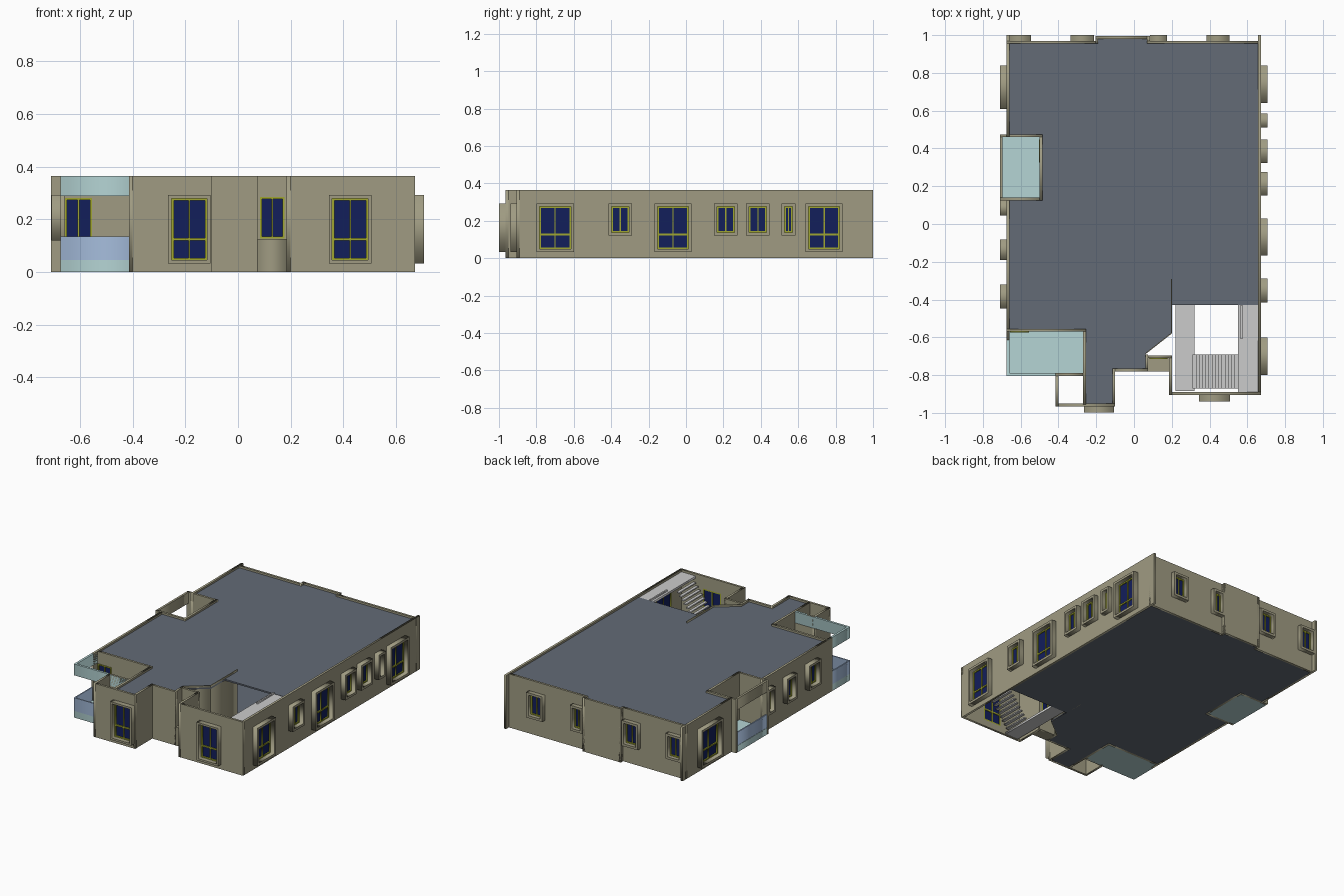
import bpy
from mathutils import Matrix, Vector

if "Cube" in bpy.data.objects:
    bpy.data.objects.remove(bpy.data.objects["Cube"])

H, T = 0.365, 0.015          # storey height, wall thickness


def mat(name, rgb):
    m = bpy.data.materials.new(name)
    m.diffuse_color = (*rgb, 1)
    m.use_nodes = True
    m.node_tree.nodes["Principled BSDF"].inputs["Base Color"].default_value = m.diffuse_color
    return m


WALL = mat("wall_beige", (0.35, 0.33, 0.225))
SLAB = mat("slab_slate", (0.125, 0.145, 0.18))
NAVY = mat("pane_navy", (0.006, 0.013, 0.105))
OLIVE = mat("frame_olive", (0.35, 0.38, 0.03))
TEAL = mat("balcony_teal", (0.46, 0.66, 0.66))
BLUE = mat("rail_glass", (0.38, 0.51, 0.72))


def rect(x0, x1, y0, y1):
    return [(x0, y0), (x1, y0), (x1, y1), (x0, y1)]


def prism(name, loops, z0, z1, material=None, frame=Matrix()):
    """Filled outline with holes, extruded from z0 to z1 in a local frame."""
    cu = bpy.data.curves.new(name, 'CURVE')
    cu.dimensions, cu.fill_mode, cu.extrude = '2D', 'BOTH', (z1 - z0) / 2
    for pts in loops:
        s = cu.splines.new('POLY')
        s.points.add(len(pts) - 1)
        for p, q in zip(s.points, pts):
            p.co = (q[0], q[1], 0, 1)
        s.use_cyclic_u = True
    tmp = bpy.data.objects.new(name + "_curve", cu)
    me = bpy.data.meshes.new_from_object(tmp)
    bpy.data.objects.remove(tmp)
    me.transform(frame @ Matrix.Translation((0, 0, (z0 + z1) / 2)))
    me.materials.clear()
    if material:
        me.materials.append(material)
    ob = bpy.data.objects.new(name, me)
    bpy.context.collection.objects.link(ob)
    return ob


def box(name, x0, x1, y0, y1, z0, z1, material=None):
    return prism(name, [rect(x0, x1, y0, y1)], z0, z1, material)


def window(name, fr, a0, a1, z0, z1, b, depth, transom):
    """Projecting surround, olive frame with mullions, navy pane."""
    if depth:
        prism(name + "_surround", [rect(a0, a1, z0, z1), rect(a0 + b, a1 - b, z0 + b, z1 - b)],
              0, depth, WALL, fr)
    a0, a1, z0, z1 = a0 + b, a1 - b, z0 + b, z1 - b
    g, h, mid = 0.008, 0.003, (a0 + a1) / 2
    rows = [(z0 + g, z1 - g)]
    if transom:
        zt = z0 + (z1 - z0) * 0.34
        rows = [(z0 + g, zt - 0.005), (zt + 0.005, z1 - g)]
    holes = [rect(x, y, r0, r1) for r0, r1 in rows
             for x, y in ((a0 + g, mid - h), (mid + h, a1 - g))]
    prism(name + "_frame", [rect(a0, a1, z0, z1)] + holes, -T, 0.004, OLIVE, fr)
    prism(name + "_pane", [rect(a0 + g / 2, a1 - g / 2, z0 + g / 2, z1 - g / 2)],
          -0.009, -0.003, NAVY, fr)


SIZES = {'L': (0.033, 0.292), 'S': (0.12, 0.292)}


def wall(name, p0, p1, wins=(), b=0.016, depth=0.034, h=H):
    """Wall whose outer face runs p0 to p1 with the outside on the right."""
    d = Vector((p1[0] - p0[0], p1[1] - p0[1], 0))
    L = d.length
    d.normalize()
    n = Vector((d.y, -d.x, 0))
    fr = Matrix(((d.x, 0, n.x, p0[0]), (d.y, 0, n.y, p0[1]), (0, 1, 0, 0), (0, 0, 0, 1)))
    axis = 0 if abs(d.x) > abs(d.y) else 1
    loops = [rect(0, L, 0, h)]
    for i, (w0, w1, kind) in enumerate(wins):
        a0, a1 = sorted((abs(w0 - p0[axis]), abs(w1 - p0[axis])))
        z0, z1 = SIZES[kind]
        loops.append(rect(a0 + b, a1 - b, z0 + b, z1 - b))
        window(f"{name}_window_{i + 1}", fr, a0, a1, z0, z1, b, depth, kind == 'L')
    prism(name, loops, -T, 0, WALL, fr)


# Floor and roof slabs, same outline with loggia notch and stairwell cut-out
plan = [(-0.66, 0.955), (-0.66, 0.475), (-0.485, 0.475), (-0.485, 0.125), (-0.66, 0.125),
        (-0.66, -0.555), (-0.255, -0.555), (-0.255, -0.95), (-0.115, -0.95), (-0.115, -0.765),
        (0.06, -0.765), (0.06, -0.69), (0.2, -0.58), (0.2, -0.43), (0.657, -0.43),
        (0.657, 0.955), (0.07, 0.955), (0.07, 0.98), (-0.19, 0.98), (-0.19, 0.955)]
prism("floor_slab", [plan], 0.0, 0.01, SLAB)
prism("roof_slab", [plan], 0.342, 0.352, SLAB)

# Front walls, left to right
wall("balcony_wall", (-0.675, -0.57), (-0.255, -0.57), [(-0.667, -0.545, 'L')], b=0.01, depth=0)
wall("bay_left_wall", (-0.27, -0.57), (-0.27, -0.955))
wall("shaft_back_wall", (-0.415, -0.805), (-0.265, -0.805))
wall("shaft_left_wall", (-0.415, -0.79), (-0.415, -0.965))
wall("bay_front_wall", (-0.415, -0.965), (-0.10, -0.965), [(-0.265, -0.105, 'L')], b=0.013)
wall("bay_right_wall", (-0.10, -0.965), (-0.10, -0.765))
wall("entry_wall", (-0.115, -0.78), (0.075, -0.78))
wall("niche_side_wall", (0.075, -0.78), (0.075, -0.69))
wall("niche_wall", (0.06, -0.71), (0.2, -0.71), [(0.076, 0.184, 'S')], b=0.007, depth=0)
box("niche_sill", 0.075, 0.187, -0.78, -0.71, 0, 0.125, WALL)
wall("stair_left_wall", (0.185, -0.695), (0.185, -0.905))
wall("stair_front_wall", (0.185, -0.905), (0.672, -0.905), [(0.345, 0.507, 'L')], b=0.013)

# Right wall
wall("right_wall", (0.672, -0.905), (0.672, 1.0),
     [(-0.80, -0.60, 'L'), (-0.415, -0.288, 'S'), (-0.168, 0.03, 'L'), (0.15, 0.275, 'S'),
      (0.322, 0.447, 'S'), (0.51, 0.585, 'S'), (0.64, 0.838, 'L')])

# Back walls with projecting centre
wall("back_right_wall", (0.672, 0.97), (0.07, 0.97),
     [(0.385, 0.505, 'S'), (0.085, 0.175, 'S')], depth=0.03)
wall("back_centre_right_return", (0.085, 0.955), (0.085, 0.995))
wall("back_centre_wall", (0.085, 0.995), (-0.205, 0.995))
wall("back_centre_left_return", (-0.205, 0.995), (-0.205, 0.955))
wall("back_left_wall", (-0.19, 0.97), (-0.675, 0.97),
     [(-0.335, -0.212, 'S'), (-0.662, -0.545, 'S')], depth=0.03)

# Left walls and loggia
wall("left_rear_wall", (-0.675, 1.0), (-0.675, 0.46), [(0.61, 0.84, 'L')])
wall("loggia_rear_side", (-0.71, 0.46), (-0.485, 0.46))
wall("loggia_inner_wall", (-0.5, 0.475), (-0.5, 0.125), [(0.315, 0.458, 'L')], b=0.01, depth=0)
wall("loggia_front_side", (-0.485, 0.14), (-0.71, 0.14))
wall("left_front_wall", (-0.675, 0.14), (-0.675, -0.615),
     [(0.045, 0.124, 'S'), (-0.19, -0.082, 'S'), (-0.447, -0.32, 'S')])
box("loggia_header", -0.71, -0.695, 0.14, 0.46, 0.29, H, WALL)
box("loggia_floor", -0.71, -0.5, 0.14, 0.46, 0, 0.045, TEAL)
box("loggia_rail", -0.708, -0.70, 0.14, 0.46, 0.045, 0.135, BLUE)

# Front balcony: floor, glass rail and upper fascia
box("balcony_floor", -0.675, -0.27, -0.805, -0.57, 0, 0.045, TEAL)


def edge_band(name, t, z0, z1, material):
    x0, x1, y0, y1 = -0.675, -0.27, -0.805, -0.57
    prism(name, [[(x0, y1), (x0, y0), (x1, y0), (x1, y0 + t), (x0 + t, y0 + t), (x0 + t, y1)]],
          z0, z1, material)


edge_band("balcony_rail", 0.008, 0.045, 0.135, BLUE)
edge_band("balcony_fascia", 0.015, 0.288, H, TEAL)

# Partition walls beside the stairwell
box("stair_partition", 0.195, 0.2, -0.58, -0.29, 0, H, WALL)
prism("diagonal_partition", [[(0.06, -0.69), (0.2, -0.58), (0.197, -0.576), (0.06, -0.684)]],
      0, H, WALL)

# Stair: lower and upper landings, open treads, guard
box("lower_landing", 0.22, 0.32, -0.885, -0.43, 0, 0.015)
box("upper_landing", 0.55, 0.657, -0.89, -0.42, 0.335, 0.35)
N = 14
for i in range(N):
    x = 0.31 + i * 0.24 / N
    z = 0.015 + (i + 1) * 0.325 / (N + 1)
    box(f"tread_{i + 1}", x, x + 0.02, -0.87, -0.69, z - 0.008, z)
box("landing_guard", 0.565, 0.575, -0.61, -0.43, 0.35, 0.36)
